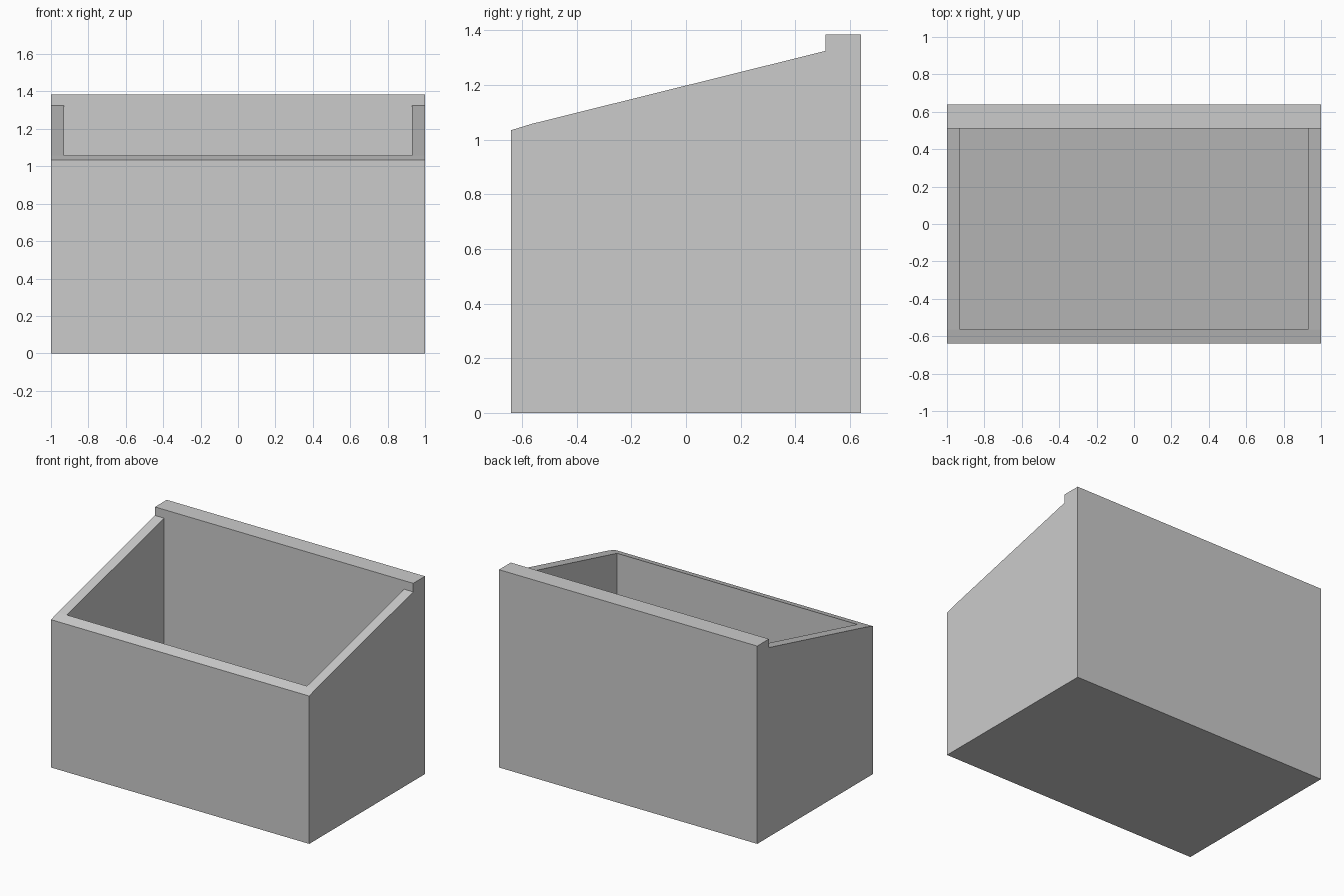
import bpy
import bmesh
import math

default_cube = bpy.data.objects.get("Cube")
if default_cube:
    bpy.data.objects.remove(default_cube, do_unlink=True)

HALF_WIDTH = 1.0
INNER_HALF = 0.93      # inside faces of the side walls
CAVITY_DEPTH = 0.98    # sloped floor stays parallel to the rim

# Side outline (y, z): sloping rim with a raised ledge at the back
OUTLINE = [(-0.64, 0), (0.64, 0), (0.64, 1.385), (0.51, 1.385),
           (0.51, 1.325), (-0.565, 1.058), (-0.64, 1.035)]


def make_material(name, rgb):
    mat = bpy.data.materials.new(name)
    mat.use_nodes = True
    color = (*rgb, 1)
    mat.diffuse_color = color
    mat.node_tree.nodes["Principled BSDF"].inputs["Base Color"].default_value = color
    return mat


bm = bmesh.new()

# Solid block: the outline swept across the width
side = bm.faces.new([bm.verts.new((-HALF_WIDTH, y, z)) for y, z in OUTLINE])
swept = bmesh.ops.extrude_face_region(bm, geom=[side])["geom"]
bmesh.ops.translate(bm, vec=(2 * HALF_WIDTH, 0, 0),
                    verts=[g for g in swept if isinstance(g, bmesh.types.BMVert)])
bmesh.ops.recalc_face_normals(bm, faces=bm.faces[:])

# Side wall thickness
for x in (-INNER_HALF, INNER_HALF):
    bmesh.ops.bisect_plane(bm, geom=bm.verts[:] + bm.edges[:] + bm.faces[:],
                           plane_co=(x, 0, 0), plane_no=(1, 0, 0))

# Cavity: push the middle of the sloped face straight down
bm.normal_update()
opening = next(f for f in bm.faces
               if f.normal.z > 0.5 and abs(f.calc_center_median().x) < 0.01
               and abs(f.calc_center_median().y) < 0.2)
floor = bmesh.ops.extrude_discrete_faces(bm, faces=[opening])["faces"][0]
bmesh.ops.translate(bm, vec=(0, 0, -CAVITY_DEPTH), verts=floor.verts[:])

# Merge flat neighbours into clean panels
bmesh.ops.dissolve_limit(bm, angle_limit=math.radians(0.5),
                         verts=bm.verts[:], edges=bm.edges[:])
bmesh.ops.recalc_face_normals(bm, faces=bm.faces[:])

mesh = bpy.data.meshes.new("planter_box")
bm.to_mesh(mesh)
bm.free()
mesh.materials.append(make_material("plain_grey", (0.6, 0.6, 0.6)))
box = bpy.data.objects.new("planter_box", mesh)
bpy.context.scene.collection.objects.link(box)
